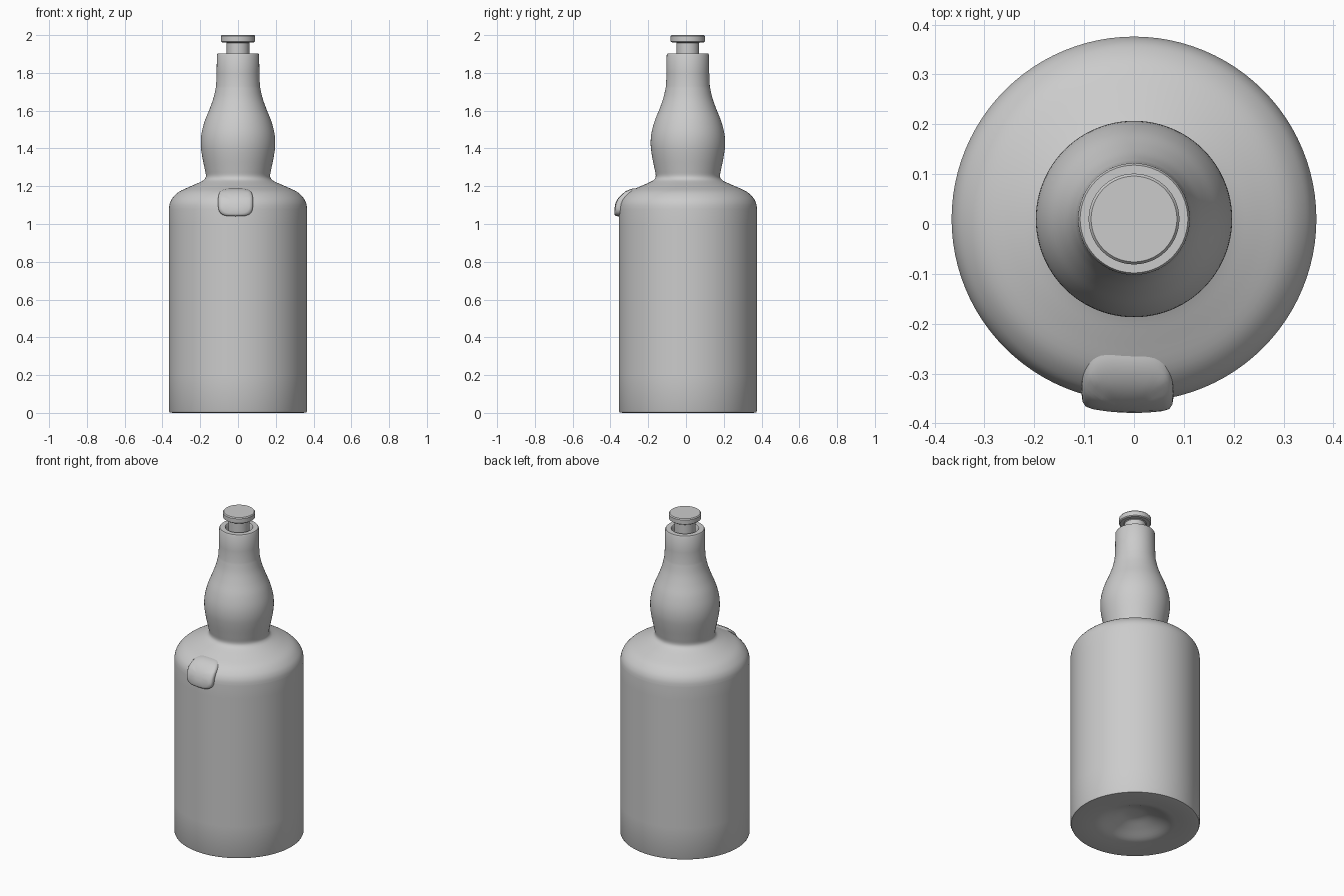
import bpy, bmesh, math

if "Cube" in bpy.data.objects:
    bpy.data.objects.remove(bpy.data.objects["Cube"])

CY = 0.01      # bottle axis in y
SEG = 96


def finish(bm, name, angle):
    bmesh.ops.recalc_face_normals(bm, faces=bm.faces)
    me = bpy.data.meshes.new(name)
    bm.to_mesh(me)
    bm.free()
    ob = bpy.data.objects.new(name, me)
    bpy.context.collection.objects.link(ob)
    bpy.ops.object.select_all(action='DESELECT')
    ob.select_set(True)
    bpy.context.view_layer.objects.active = ob
    bpy.ops.object.shade_smooth_by_angle(angle=math.radians(angle))
    return ob


def lathe(name, profile, angle=35):
    bm = bmesh.new()
    vs = [bm.verts.new((r, CY, z)) for r, z in profile]
    es = [bm.edges.new(p) for p in zip(vs, vs[1:])]
    bmesh.ops.spin(bm, geom=vs + es, cent=(0, CY, 0), axis=(0, 0, 1),
                   angle=2 * math.pi, steps=SEG, use_merge=True)
    bmesh.ops.remove_doubles(bm, verts=bm.verts, dist=1e-5)
    return finish(bm, name, angle)


def smooth(pts, n=4):
    """Catmull-Rom through the points."""
    p = [pts[0]] + pts + [pts[-1]]
    out = []
    for a, b, c, d in zip(p, p[1:], p[2:], p[3:]):
        for i in range(n):
            t = i / n
            out.append(tuple(0.5 * (2 * b[k] + (c[k] - a[k]) * t
                       + (2 * a[k] - 5 * b[k] + 4 * c[k] - d[k]) * t * t
                       + (3 * b[k] - a[k] - 3 * c[k] + d[k]) * t ** 3) for k in (0, 1)))
    return out + [pts[-1]]


# Bottle: punt, straight wall, shoulder, bulged neck, mouth recess
punt = smooth([(0, .075), (.06, .07), (.13, .045), (.20, .015), (.25, .008)])
wall = [(.345, 0), (.362, .003), (.366, .012), (.366, .2), (.366, .6), (.366, 1.0)]
shoulder = smooth([(.366, 1.08), (.361, 1.11), (.345, 1.14), (.31, 1.172), (.25, 1.2),
                   (.20, 1.222), (.178, 1.236), (.17, 1.255), (.176, 1.29),
                   (.19, 1.36), (.197, 1.42), (.193, 1.48), (.176, 1.545),
                   (.15, 1.61), (.129, 1.67), (.116, 1.73)])
mouth = [(.113, 1.80), (.112, 1.895), (.108, 1.902), (.078, 1.902),
         (.074, 1.896), (.072, 1.85), (0, 1.85)]
lathe("bottle", punt + wall + shoulder + mouth)

# Stopper: stem and flat cap
lathe("stopper", [(0, 1.85), (.06, 1.85), (.06, 1.958), (.064, 1.962), (.085, 1.962),
                  (.091, 1.967), (.091, 1.994), (.086, 2.0), (0, 2.0)])

# Seal: rounded pad that follows the shoulder at the front
wall_line = [(1.0, .366), (1.08, .366), (1.11, .361), (1.14, .345), (1.172, .31), (1.2, .25)]


def radius(z):
    for (z0, r0), (z1, r1) in zip(wall_line, wall_line[1:]):
        if z <= z1:
            return r0 + (r1 - r0) * (z - z0) / (z1 - z0)
    return wall_line[-1][1]


bm = bmesh.new()
N = 48
rings = []
for s, off in [(1.0, -.03), (1.0, .006), (.98, .015), (.93, .021), (.8, .023), (.6, .023), (.3, .023)]:
    ring = []
    for i in range(N):
        a = 2 * math.pi * i / N
        c, d = math.cos(a), math.sin(a)
        x = -.013 + .092 * s * math.copysign(abs(c) ** .55, c)
        z = 1.115 + .074 * s * math.copysign(abs(d) ** .55, d)
        r = radius(z)
        y = CY - math.sqrt(r * r - .8 * x * x) - off
        ring.append(bm.verts.new((x, y, z)))
    rings.append(ring)
for a, b in zip(rings, rings[1:]):
    for i in range(N):
        j = (i + 1) % N
        bm.faces.new((a[i], a[j], b[j], b[i]))
bm.faces.new(rings[0])
bm.faces.new(rings[-1])
finish(bm, "shoulder_seal", 50)
